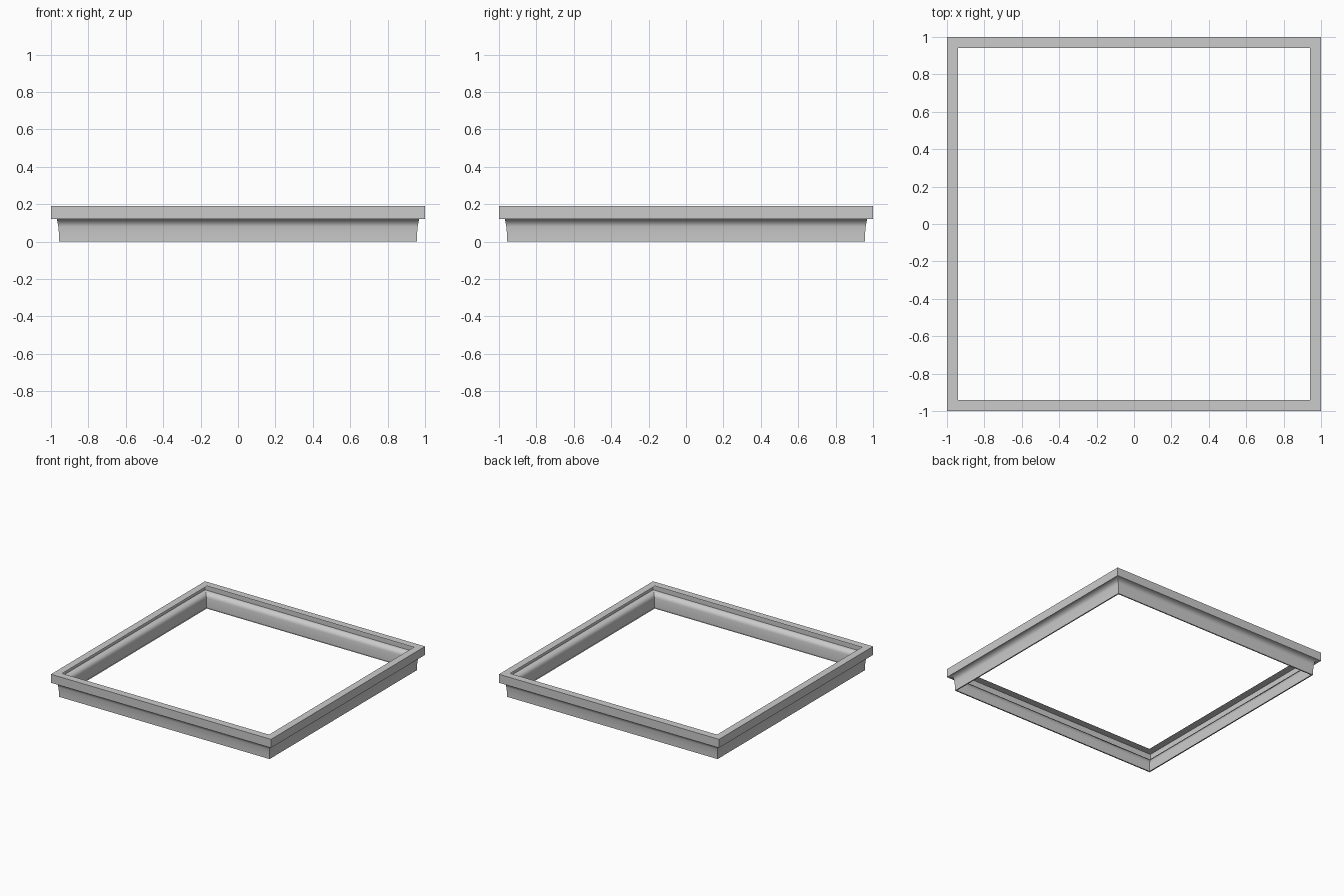
import bpy
import bmesh

cube = bpy.data.objects.get("Cube")
if cube:
    bpy.data.objects.remove(cube, do_unlink=True)

grey = bpy.data.materials.new("light grey")
grey.use_nodes = True
colour = (0.6, 0.6, 0.6, 1)
grey.diffuse_color = colour
grey.node_tree.nodes["Principled BSDF"].inputs["Base Color"].default_value = colour

# Open, hollow moulding profile: (distance from centre, height)
profile = [
    (0.94, 0.19), (1.0, 0.19),                # top flange
    (1.0, 0.12),                              # fascia
    (0.968, 0.12),                            # underside ledge
    (0.961, 0.08), (0.957, 0.04), (0.957, 0), # cove
    (0.947, 0),                               # bottom return
]
COVE = range(3, 6)  # profile points shaded smoothly
corners = [(-1, -1), (1, -1), (1, 1), (-1, 1)]

# Sweep the profile around the square with mitred corners
bm = bmesh.new()
rings = [[bm.verts.new((sx * r, sy * r, z)) for r, z in profile]
         for sx, sy in corners]
for side in range(4):
    a, b = rings[side], rings[(side + 1) % 4]
    for i in range(len(profile) - 1):
        face = bm.faces.new((a[i], a[i + 1], b[i + 1], b[i]))
        face.normal_flip()
        face.smooth = True

# Keep every edge crisp except the lengthwise edges of the cove
for edge in bm.edges:
    edge.smooth = False
for side in range(4):
    for i in COVE:
        edge = bm.edges.get((rings[side][i], rings[(side + 1) % 4][i]))
        edge.smooth = True
bm.normal_update()

# Make the outer fascia face outwards
fascia = max(bm.faces, key=lambda f: f.calc_center_median().x)
if fascia.normal.x < 0:
    bmesh.ops.reverse_faces(bm, faces=bm.faces[:])

mesh = bpy.data.meshes.new("square_cornice_frame")
bm.to_mesh(mesh)
bm.free()
mesh.materials.append(grey)
frame = bpy.data.objects.new("square_cornice_frame", mesh)
bpy.context.scene.collection.objects.link(frame)
